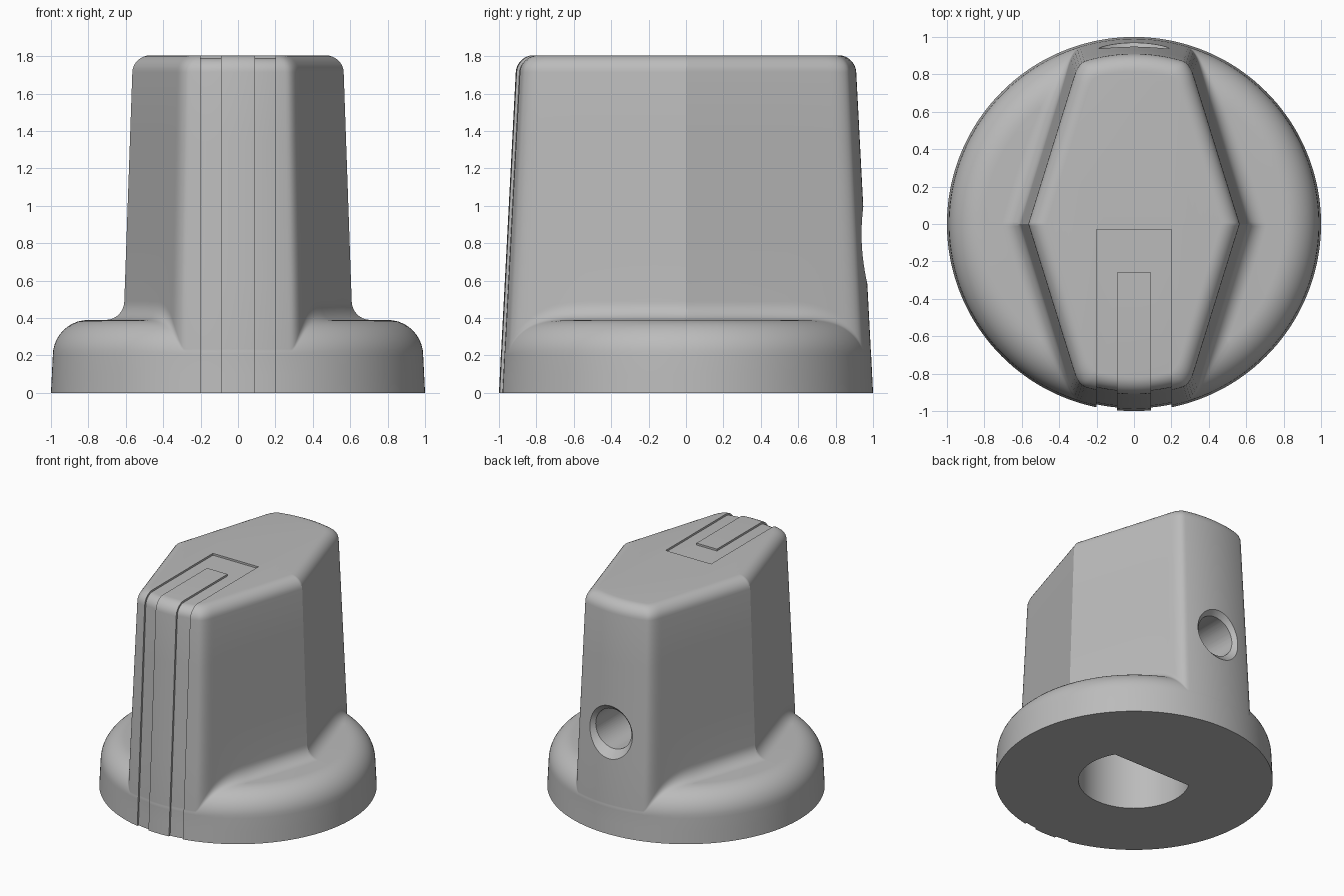
import bpy, bmesh
from math import sin, cos, tau, pi, atan2, sqrt, radians
from mathutils import Matrix

if "Cube" in bpy.data.objects:
    bpy.data.objects.remove(bpy.data.objects["Cube"])

HEIGHT, SHELF, SHOULDER, FILLET, TOP_ROUND = 1.805, 0.2, 0.19, 0.1, 0.09
CORNER, SLOPE, COLUMNS = 0.06, 0.31, 360
ARC_X = 0.99 - SHOULDER


def make_object(name, bm):
    bmesh.ops.recalc_face_normals(bm, faces=bm.faces)
    mesh = bpy.data.meshes.new(name)
    bm.to_mesh(mesh)
    bm.free()
    obj = bpy.data.objects.new(name, mesh)
    bpy.context.collection.objects.link(obj)
    return obj


def prism(name, outline, z0, z1):
    bm = bmesh.new()
    face = bm.faces.new([bm.verts.new((x, y, z0)) for x, y in outline])
    out = bmesh.ops.extrude_face_region(bm, geom=[face])
    verts = [v for v in out["geom"] if isinstance(v, bmesh.types.BMVert)]
    bmesh.ops.translate(bm, verts=verts, vec=(0, 0, z1 - z0))
    return make_object(name, bm)


def cut(target, cutter):
    mod = target.modifiers.new("cut", "BOOLEAN")
    mod.operation, mod.solver, mod.object = "DIFFERENCE", "EXACT", cutter
    bpy.context.view_layer.objects.active = target
    bpy.ops.object.modifier_apply(modifier=mod.name)
    bpy.data.objects.remove(cutter)


def wall(a, z, d):
    """Radius of the drafted diamond grip, blended into the drafted cone."""
    c, s = abs(cos(a)), abs(sin(a))
    side = (0.625 - 0.035 * z - d * sqrt(1 + SLOPE ** 2)) / (c + SLOPE * s)
    cone = 1 - 0.0524 * z - d
    h = max(CORNER - abs(side - cone), 0) / CORNER
    return min(side, cone) - h * h * CORNER / 4


def profile(a, d):
    """Radius and height up one side: skirt, shoulder, fillet, grip, top."""
    big, small, reach = SHOULDER - d, FILLET + d, SHOULDER + FILLET
    zc = SHELF + reach
    for _ in range(12):
        u = wall(a, zc, d) + small
        zc = SHELF + sqrt(max(reach ** 2 - max(u - ARC_X, 0) ** 2, 0))
    phi = atan2(zc - SHELF, max(u - ARC_X, 0))
    pts = [(1 - d, 0), (0.995 - d, 0.1)]
    for i in range(11):
        t = phi * i / 10
        pts.append((ARC_X + big * cos(t), SHELF + big * sin(t)))
    for i in range(9):
        t = pi + phi * (1 - i / 8)
        pts.append((u + small * cos(t), zc + small * sin(t)))
    z_top = HEIGHT - TOP_ROUND
    for i in range(1, 5):
        z = zc + (z_top - zc) * i / 4
        pts.append((wall(a, z, d), z))
    r = TOP_ROUND - d
    for i in range(1, 9):
        t = pi / 2 * i / 8
        z = z_top + r * sin(t)
        pts.append((wall(a, z, d + r * (1 - cos(t))), z))
    return pts


def knob_solid(name, d=0.0):
    bm = bmesh.new()
    cols = []
    for k in range(COLUMNS):
        a = tau * k / COLUMNS
        cols.append([bm.verts.new((r * cos(a), r * sin(a), z)) for r, z in profile(a, d)])
    for k, col in enumerate(cols):
        nxt = cols[(k + 1) % COLUMNS]
        for i in range(len(col) - 1):
            bm.faces.new((col[i], nxt[i], nxt[i + 1], col[i + 1]))
    bm.faces.new([c[0] for c in reversed(cols)])
    bm.faces.new([c[-1] for c in cols])
    bmesh.ops.remove_doubles(bm, verts=bm.verts, dist=0.0003)
    return make_object(name, bm)


knob = knob_solid("control_knob")

# Shallow U-shaped pointer groove running over the top and down the front
half = [(0.2, -0.03), (0.2, -1.2), (0.09, -1.2), (0.09, -0.26)]
outline = half + [(-x, y) for x, y in reversed(half)]
groove = prism("groove_cutter", outline, -0.1, 2)
cut(groove, knob_solid("groove_floor", 0.015))
cut(knob, groove)

# D-shaped shaft socket in the underside
angles = [radians(150 + 240 * i / 80) for i in range(81)]
socket = [(0.4 * cos(a), 0.4 * sin(a)) for a in angles]
cut(knob, prism("socket_cutter", socket, -0.1, 1.2))

# Countersunk set-screw hole in the back
for name, r1, r2, y0, y1 in (("screw_cutter", 0.157, 0.157, 0, 1.2),
                             ("countersink_cutter", 0.127, 0.327, 0.88, 1.08)):
    bm = bmesh.new()
    bmesh.ops.create_cone(bm, cap_ends=True, segments=64, radius1=r1, radius2=r2, depth=y1 - y0)
    bmesh.ops.transform(bm, verts=bm.verts, matrix=Matrix.Translation((0, (y0 + y1) / 2, 0.8))
                        @ Matrix.Rotation(-pi / 2, 4, "X"))
    cut(knob, make_object(name, bm))

# Plain grey plastic
grey = bpy.data.materials.new("grey_plastic")
grey.use_nodes = True
colour = (0.5, 0.5, 0.5, 1)
grey.diffuse_color = colour
grey.node_tree.nodes["Principled BSDF"].inputs["Base Color"].default_value = colour
knob.data.materials.clear()
knob.data.materials.append(grey)

bpy.ops.object.select_all(action="DESELECT")
knob.select_set(True)
bpy.context.view_layer.objects.active = knob
bpy.ops.object.shade_smooth_by_angle(angle=radians(30))
